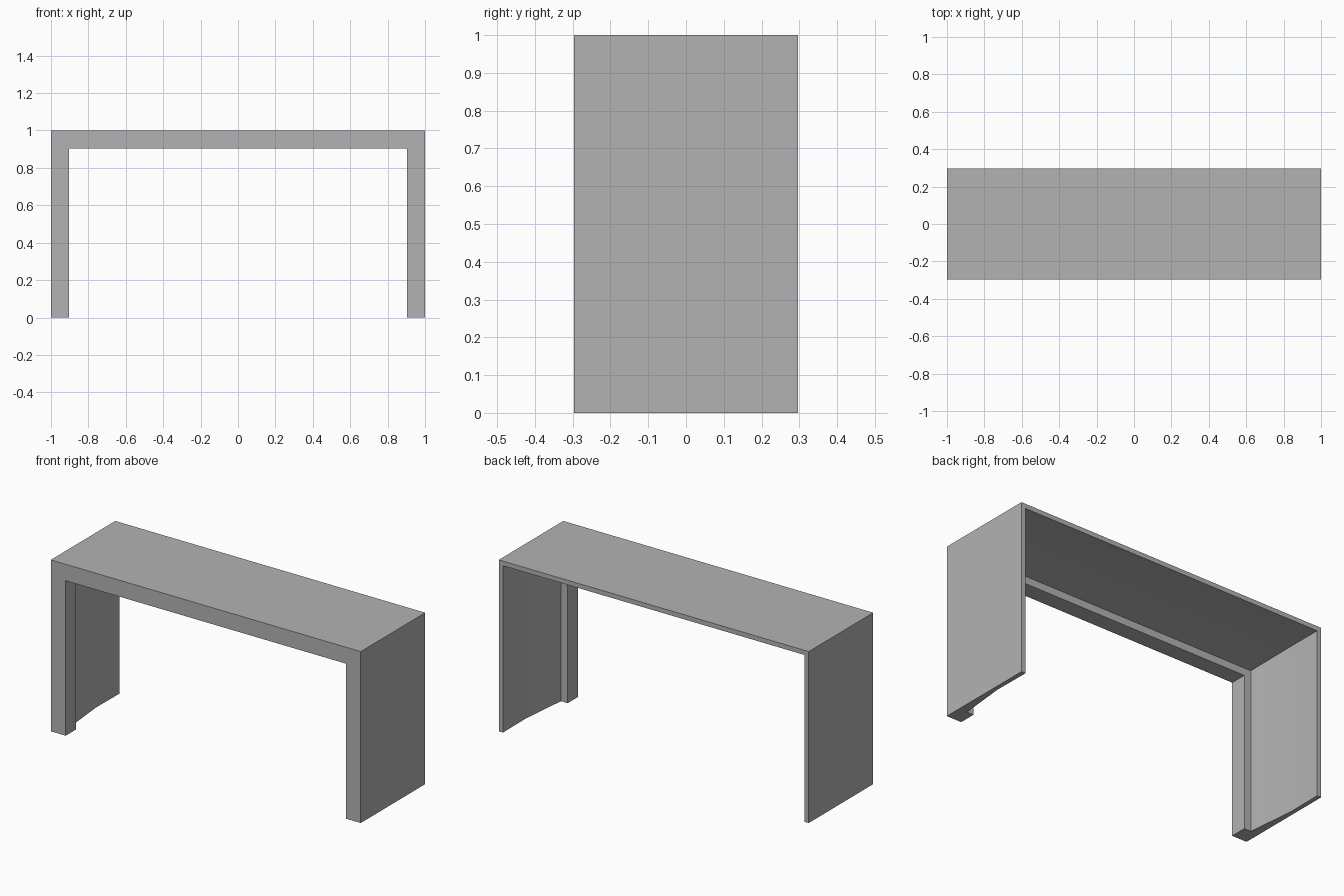
import bpy
import bmesh
import math

# Remove the default cube
cube = bpy.data.objects.get("Cube")
if cube:
    bpy.data.objects.remove(cube, do_unlink=True)

HALF_WIDTH = 1.0
HEIGHT = 1.0
HALF_DEPTH = 0.297
FRAME_BACK = -0.2      # back of the deep front rim
FRAME = 0.096          # rim thickness

# Wall cross-section: (depth position, inset from the outer surface)
section = [
    (-HALF_DEPTH, 0.0),
    (-HALF_DEPTH, FRAME),
    (FRAME_BACK, FRAME),
    (FRAME_BACK, 0.053),
    (0.08, 0.025),
    (HALF_DEPTH, 0.027),
    (HALF_DEPTH, 0.0),
]


def make_material(name, value):
    mat = bpy.data.materials.new(name)
    mat.use_nodes = True
    colour = (value, value, value, 1.0)
    mat.diffuse_color = colour
    mat.node_tree.nodes["Principled BSDF"].inputs["Base Color"].default_value = colour
    return mat


def sweep_portal(name, profile, mat):
    """Sweep the section up one side, across the top and down the other side."""
    bm = bmesh.new()
    # Mitred stations: right foot, right corner, left corner, left foot
    stations = [(-1, False), (-1, True), (1, True), (1, False)]
    rings = []
    for side, at_top in stations:
        rings.append([
            bm.verts.new((side * (HALF_WIDTH - t), y, HEIGHT - t if at_top else 0.0))
            for y, t in profile
        ])
    count = len(profile)
    for a, b in zip(rings, rings[1:]):
        for i in range(count):
            j = (i + 1) % count
            bm.faces.new((a[i], a[j], b[j], b[i]))
    # Close the feet
    bm.faces.new(rings[0])
    bm.faces.new(rings[-1])
    bmesh.ops.recalc_face_normals(bm, faces=bm.faces)

    mesh = bpy.data.meshes.new(name)
    bm.to_mesh(mesh)
    bm.free()
    mesh.materials.append(mat)
    obj = bpy.data.objects.new(name, mesh)
    bpy.context.collection.objects.link(obj)
    return obj


# Surround with a thick front rim and thin tapering walls behind it
surround = sweep_portal("portal_surround", section, make_material("plain_grey", 0.45))

# Soft shading along the tapered inner walls, crisp everywhere else
bpy.ops.object.select_all(action="DESELECT")
surround.select_set(True)
bpy.context.view_layer.objects.active = surround
bpy.ops.object.shade_smooth_by_angle(angle=math.radians(30))
